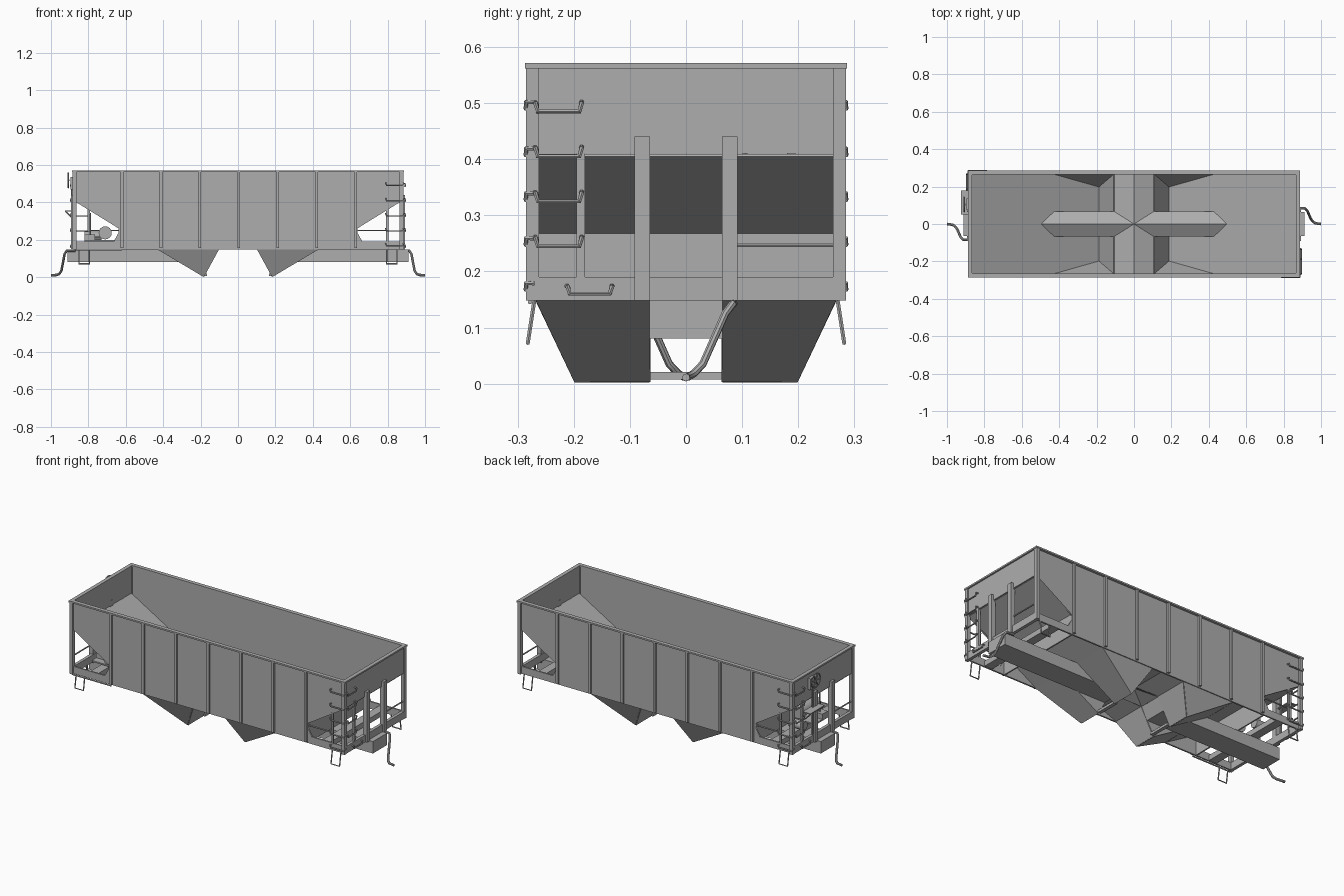
import bpy, bmesh, math

if "Cube" in bpy.data.objects:
    bpy.data.objects.remove(bpy.data.objects["Cube"])

gray = bpy.data.materials.new("freight_gray")
gray.diffuse_color = (0.42, 0.42, 0.42, 1)
gray.use_nodes = True
gray.node_tree.nodes["Principled BSDF"].inputs["Base Color"].default_value = gray.diffuse_color


def add(name, bm):
    bmesh.ops.recalc_face_normals(bm, faces=bm.faces)
    me = bpy.data.meshes.new(name)
    bm.to_mesh(me)
    bm.free()
    me.materials.append(gray)
    ob = bpy.data.objects.new(name, me)
    bpy.context.collection.objects.link(ob)
    return ob


def boxes(name, ranges):
    # each range: x0, x1, y0, y1, z0, z1
    bm = bmesh.new()
    for x0, x1, y0, y1, z0, z1 in ranges:
        vs = bmesh.ops.create_cube(bm, size=1)["verts"]
        for v in vs:
            v.co = ((x0 + x1) / 2 + v.co.x * abs(x1 - x0),
                    (y0 + y1) / 2 + v.co.y * abs(y1 - y0),
                    (z0 + z1) / 2 + v.co.z * (z1 - z0))
    return add(name, bm)


def prism(name, profile, y0, y1):
    # x-z profile extruded along y
    bm = bmesh.new()
    f = bm.faces.new([bm.verts.new((x, y0, z)) for x, z in profile])
    ext = bmesh.ops.extrude_face_region(bm, geom=[f])["geom"]
    for v in ext:
        if isinstance(v, bmesh.types.BMVert):
            v.co.y = y1
    return add(name, bm)


def sheet(name, faces, thick=0.005, offset=0):
    bm = bmesh.new()
    for f in faces:
        bm.faces.new([bm.verts.new(p) for p in f])
    bmesh.ops.remove_doubles(bm, verts=bm.verts, dist=1e-5)
    ob = add(name, bm)
    m = ob.modifiers.new("thickness", "SOLIDIFY")
    m.thickness, m.offset = thick, offset
    return ob


def rods(name, paths, r, sides=2):
    cu = bpy.data.curves.new(name, "CURVE")
    cu.dimensions = "3D"
    cu.bevel_depth, cu.bevel_resolution, cu.use_fill_caps = r, sides, True
    for path in paths:
        sp = cu.splines.new("POLY")
        sp.points.add(len(path) - 1)
        for p, c in zip(sp.points, path):
            p.co = (*c, 1)
    cu.materials.append(gray)
    ob = bpy.data.objects.new(name, cu)
    bpy.context.collection.objects.link(ob)
    bpy.ops.object.select_all(action="DESELECT")
    bpy.context.view_layer.objects.active = ob
    ob.select_set(True)
    bpy.ops.object.convert(target="MESH")
    bpy.ops.object.shade_smooth_by_angle()
    return ob


def cylinder(name, c, r, length, axis, seg=24):
    d = length / 2
    a = [c[i] - (d if i == axis else 0) for i in range(3)]
    b = [c[i] + (d if i == axis else 0) for i in range(3)]
    return rods(name, [[a, b]], r, 6)


def turn(paths):
    # repeat paths rotated 180 degrees about z
    return paths + [[(-x, -y, z) for x, y, z in p] for p in paths]


# side walls with end cut-outs
half = [(0.88, 0.148), (0.88, 0.19), (0.665, 0.19), (0.64, 0.235), (0.64, 0.262), (0.88, 0.41), (0.88, 0.565)]
outline = half + [(-x, z) for x, z in reversed(half)]
for n, s in (("front", -1), ("back", 1)):
    prism(n + "_side_wall", outline, s * 0.264, s * 0.273)

# outside ribs
boxes("side_ribs", [(x - 0.007, x + 0.007, s * 0.27, s * 0.285, 0.155, 0.565)
                    for s in (-1, 1) for x in [0.005 + 0.2085 * i for i in range(-3, 4)]])

# top rim
boxes("top_rim", [(-0.887, 0.887, s * 0.264, s * 0.287, 0.562, 0.571) for s in (-1, 1)]
      + [(s * 0.865, s * 0.887, -0.264, 0.264, 0.562, 0.571) for s in (-1, 1)])

# ends: upper wall, corner posts, sill and upright posts
E = (-1, 1)
boxes("end_walls", [(s * 0.868, s * 0.878, -0.27, 0.27, 0.41, 0.565) for s in E])
boxes("corner_posts", [(s * 0.864, s * 0.884, t * 0.262, t * 0.285, 0.148, 0.563) for s in E for t in E])
boxes("end_sills", [(s * 0.864, s * 0.882, -0.272, 0.272, 0.148, 0.19) for s in E])
boxes("end_posts", [(s * 0.866, s * 0.892, t * 0.064, t * 0.092, 0.148, 0.44) for s in E for t in E])
boxes("ladder_stiles", [(s * 0.868, s * 0.88, -s * 0.195, -s * 0.18, 0.19, 0.415) for s in E]
      + [(s * 0.792, s * 0.804, -s * 0.266, -s * 0.275, 0.185, 0.365) for s in E])
boxes("bolsters", [(s * 0.72, s * 0.77, -0.265, 0.265, 0.15, 0.18) for s in E])
boxes("cross_bulkheads", [(s * 0.632, s * 0.64, -0.265, 0.265, 0.148, 0.268) for s in E])

# sloping floor sheets and the four hopper chutes
for n, s in (("left", -1), ("right", 1)):
    sheet(n + "_slope_sheet", [[(s * 0.43, -0.266, 0.15), (s * 0.43, 0.266, 0.15),
                                (s * 0.872, 0.266, 0.407), (s * 0.872, -0.266, 0.407)]])
    for m, t in (("front", -1), ("back", 1)):
        A, B, C = [(s * x, t * y, z) for x, y, z in
                   ((0.43, 0.267, 0.15), (0.185, 0.198, 0.004), (0.105, 0.267, 0.15))]
        a, b, c = [(p[0], t * 0.065, p[2]) for p in (A, B, C)]
        sheet(f"{n}_{m}_chute", [[A, B, b, a], [A, C, B], [a, b, c]], 0.004)
        sheet(f"{n}_{m}_door", [[B, C, c, b]], 0.008)
    # centre sill half
    prism(n + "_centre_sill", [(s * 0.105, 0.149), (s * 0.14, 0.08), (s * 0.912, 0.08), (s * 0.912, 0.149)],
          -0.065, 0.065)
boxes("door_bars", [(s * 0.165, s * 0.185, -0.066, 0.066, 0.007, 0.021) for s in E])

# ridge covers on the hopper floor
sheet("centre_ridge", [[(-0.43, t * 0.066, 0.15), (0.43, t * 0.066, 0.15), (0.495, 0, 0.19), (-0.495, 0, 0.19)]
                       for t in E], 0.003)
sheet("cross_ridge", [[(s * 0.105, -0.267, 0.15), (s * 0.105, 0.267, 0.15), (0, 0.267, 0.19), (0, -0.267, 0.19)]
                      for s in E], 0.003)

# drop-shaped ladder rungs on ends and sides
rungs = []
for z in (0.485, 0.405, 0.325, 0.245):
    rungs.append([(0.875, -0.27, z + 0.017), (0.893, -0.268, z + 0.015), (0.893, -0.264, z),
                  (0.893, -0.19, z), (0.893, -0.186, z + 0.015), (0.875, -0.186, z + 0.017)])
rungs.append([(0.875, -0.213, 0.175), (0.893, -0.211, 0.173), (0.893, -0.207, 0.16),
              (0.893, -0.136, 0.16), (0.893, -0.132, 0.173), (0.875, -0.132, 0.175)])
for z in (0.49, 0.407, 0.327, 0.247, 0.167):
    rungs.append([(0.79, -0.27, z + 0.012), (0.79, -0.285, z + 0.012), (0.795, -0.285, z),
                  (0.88, -0.285, z), (0.885, -0.285, z + 0.012), (0.885, -0.27, z + 0.012)])
rods("ladder_rungs", turn(rungs), 0.0045, 1)

# handrails in the end openings
rods("handrails", turn([[(0.874, 0.09, 0.247), (0.874, 0.265, 0.247)],
                        [(0.64, -0.268, 0.25), (0.795, -0.268, 0.25)]]), 0.004, 1)
rods("front_rail", [[(-0.87, -0.278, 0.145), (-0.62, -0.278, 0.145)]], 0.004, 1)

# corner steps
rods("corner_steps", [[(s * 0.795, t * 0.27, 0.15), (s * 0.795, t * 0.282, 0.072),
                       (s * 0.85, t * 0.282, 0.072), (s * 0.85, t * 0.27, 0.15)] for s in E for t in E], 0.004, 1)

# air hoses
rods("air_hoses", turn([[(0.87, 0.085, 0.143), (0.915, 0.083, 0.142), (0.927, 0.07, 0.125), (0.944, 0.03, 0.035),
                         (0.955, 0.014, 0.018), (0.97, 0.004, 0.012), (1.0, 0, 0.011)]]), 0.007)

# hand brake: housing, wheel, step and rod
boxes("brake_housing", [(-0.895, -0.876, 0.075, 0.135, 0.47, 0.535)])
W = (-0.908, 0.105, 0.518)
ring = [(W[0], W[1] + 0.04 * math.cos(i * math.pi / 12), W[2] + 0.04 * math.sin(i * math.pi / 12)) for i in range(25)]
spokes = [[W, ring[i]] for i in range(0, 24, 4)]
rods("brake_wheel", [ring] + spokes, 0.0035, 1)
rods("brake_rod", [[(-0.9, W[1], W[2]), W], [(-0.888, W[1], 0.47), (-0.888, W[1], 0.2)]], 0.005, 1)
boxes("brake_step", [(-0.925, -0.876, 0.05, 0.18, 0.352, 0.358)])
rods("step_brackets", [[(-0.922, y, 0.352), (-0.88, y, 0.31)] for y in (0.06, 0.17)], 0.004, 1)

# brake reservoir, valve and their shelf
cylinder("air_reservoir", (-0.71, -0.09, 0.237), 0.035, 0.17, 1)
boxes("reservoir_shelf", [(-0.82, -0.66, -0.17, -0.01, 0.19, 0.198)])
cylinder("brake_cylinder", (-0.775, 0.08, 0.22), 0.025, 0.09, 0)
boxes("brake_valve", [(-0.82, -0.765, -0.13, -0.08, 0.198, 0.228)])
rods("brake_pipe", [[(-0.79, -0.1, 0.228), (-0.79, -0.1, 0.34)], [(-0.79, -0.1, 0.215), (-0.71, -0.1, 0.215)]], 0.004, 1)
